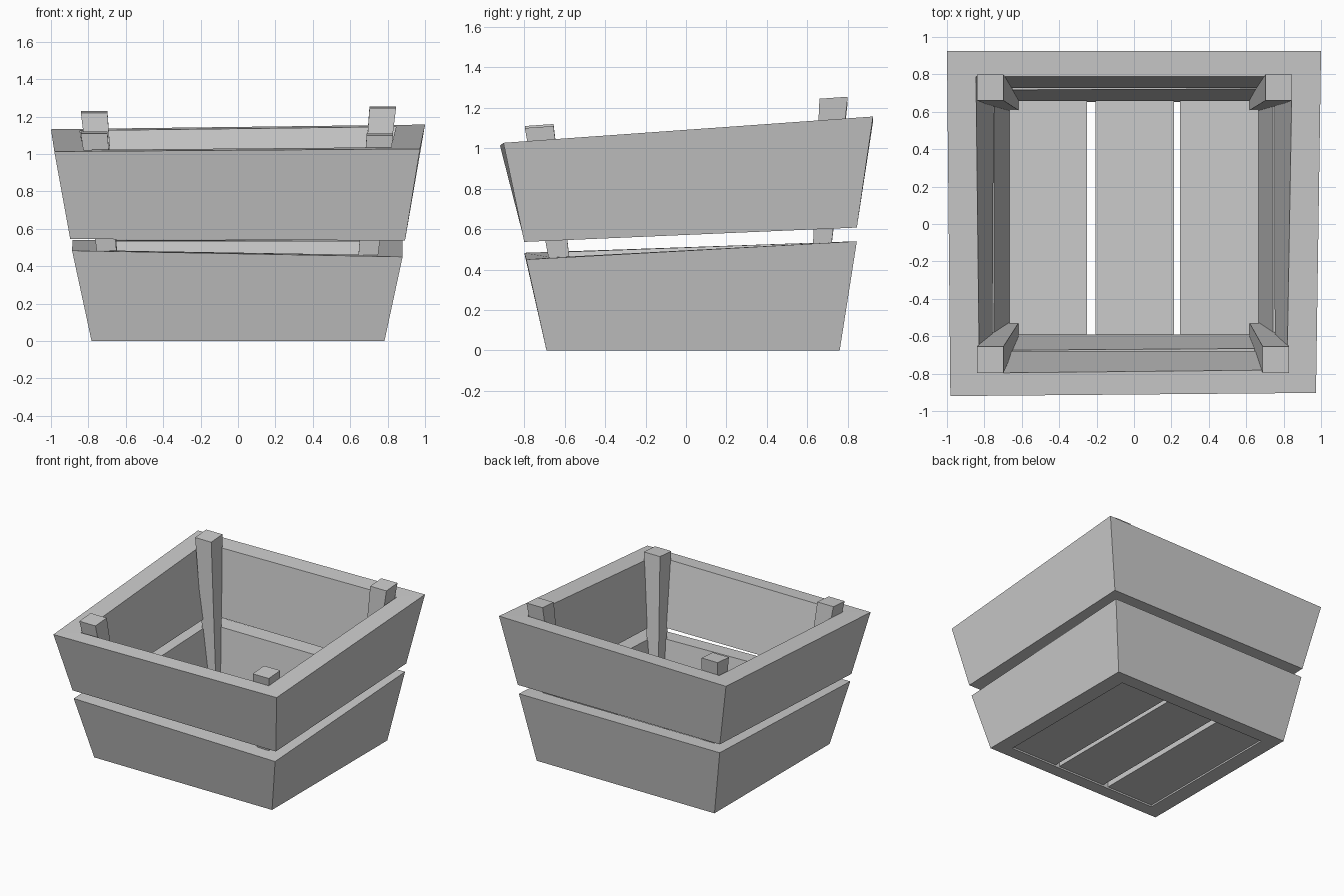
import bpy

if "Cube" in bpy.data.objects:
    bpy.data.objects.remove(bpy.data.objects["Cube"])

SIGNS = [(-1, -1), (1, -1), (1, 1), (-1, 1)]  # corner order around the crate


def make_object(name, verts, faces):
    mesh = bpy.data.meshes.new(name)
    mesh.from_pydata(verts, [], faces)
    mesh.update()
    obj = bpy.data.objects.new(name, mesh)
    bpy.context.collection.objects.link(obj)
    return obj


def rect(x0, x1, y0, y1, z):
    return [(x0, y0, z), (x1, y0, z), (x1, y1, z), (x0, y1, z)]


def solid(name, low, high):
    """Six-sided block between two four-point loops."""
    sides = [(i, (i + 1) % 4, (i + 1) % 4 + 4, i + 4) for i in range(4)]
    return make_object(name, low + high, [(3, 2, 1, 0), (4, 5, 6, 7)] + sides)


def inset(loop, tx, tf, tb):
    """Shrink a loop inwards by the board thickness, following its tilt."""
    fl, fr, br, bl = loop
    out = []
    for (x, y, z), (sx, sy) in zip(loop, SIGNS):
        nx, ny = x - sx * tx, y + (tf if sy < 0 else -tb)
        u = (nx - fl[0]) / (fr[0] - fl[0])
        v = (ny - fl[1]) / (bl[1] - fl[1])
        front = fl[2] + (fr[2] - fl[2]) * u
        back = bl[2] + (br[2] - bl[2]) * u
        out.append((nx, ny, front + (back - front) * v))
    return out


def ring(name, low, high, t_low, t_high):
    """Hollow four-sided band of boards."""
    verts = low + high + inset(low, *t_low) + inset(high, *t_high)
    faces = []
    for i in range(4):
        j = (i + 1) % 4
        faces += [(i, j, j + 4, i + 4), (j + 8, i + 8, i + 12, j + 12),
                  (i + 4, j + 4, j + 12, i + 12), (j, i, i + 8, j + 8)]
    return make_object(name, verts, faces)


# Lower and upper board bands
ring("lower_boards",
     rect(-0.783, 0.783, -0.69, 0.76, 0.0),
     [(-0.887, -0.80, 0.483), (0.88, -0.79, 0.45), (0.88, 0.845, 0.54), (-0.885, 0.84, 0.54)],
     (0.123, 0.10, 0.107), (0.138, 0.125, 0.123))
ring("upper_boards",
     [(-0.897, -0.80, 0.545), (0.893, -0.80, 0.537), (0.89, 0.845, 0.608), (-0.89, 0.845, 0.61)],
     [(-0.982, -0.92, 1.013), (0.973, -0.903, 1.027), (1.0, 0.925, 1.157), (-1.0, 0.925, 1.132)],
     (0.14, 0.12, 0.117), (0.155, 0.123, 0.137))

# Floor slats
for i, (x0, x1) in enumerate([(-0.665, -0.25), (-0.205, 0.213), (0.247, 0.665)]):
    solid(f"floor_slat_{i + 1}", rect(x0, x1, -0.592, 0.66, 0.015), rect(x0, x1, -0.592, 0.66, 0.08))

# Tapered, outward-leaning corner posts with slightly tilted tops
tops = {"front_left_post": (-1, -1, 0.84, 1.115), "front_right_post": (1, -1, 0.83, 1.105),
        "back_right_post": (1, 1, 0.845, 1.25), "back_left_post": (-1, 1, 0.84, 1.225)}
for name, (sx, sy, outer, z) in tops.items():
    xs = sorted((sx * outer, sx * (outer - 0.142)))
    ys = (-0.797, -0.655) if sy < 0 else (0.66, 0.80)
    bx = sorted((sx * 0.70, sx * 0.618))
    by = (-0.61, -0.53) if sy < 0 else (0.608, 0.67)
    top = [(x, y, zz + (y - ys[0]) * 0.07) for x, y, zz in rect(*xs, *ys, z - 0.005)]
    solid(name, rect(*bx, *by, 0.07), top)
